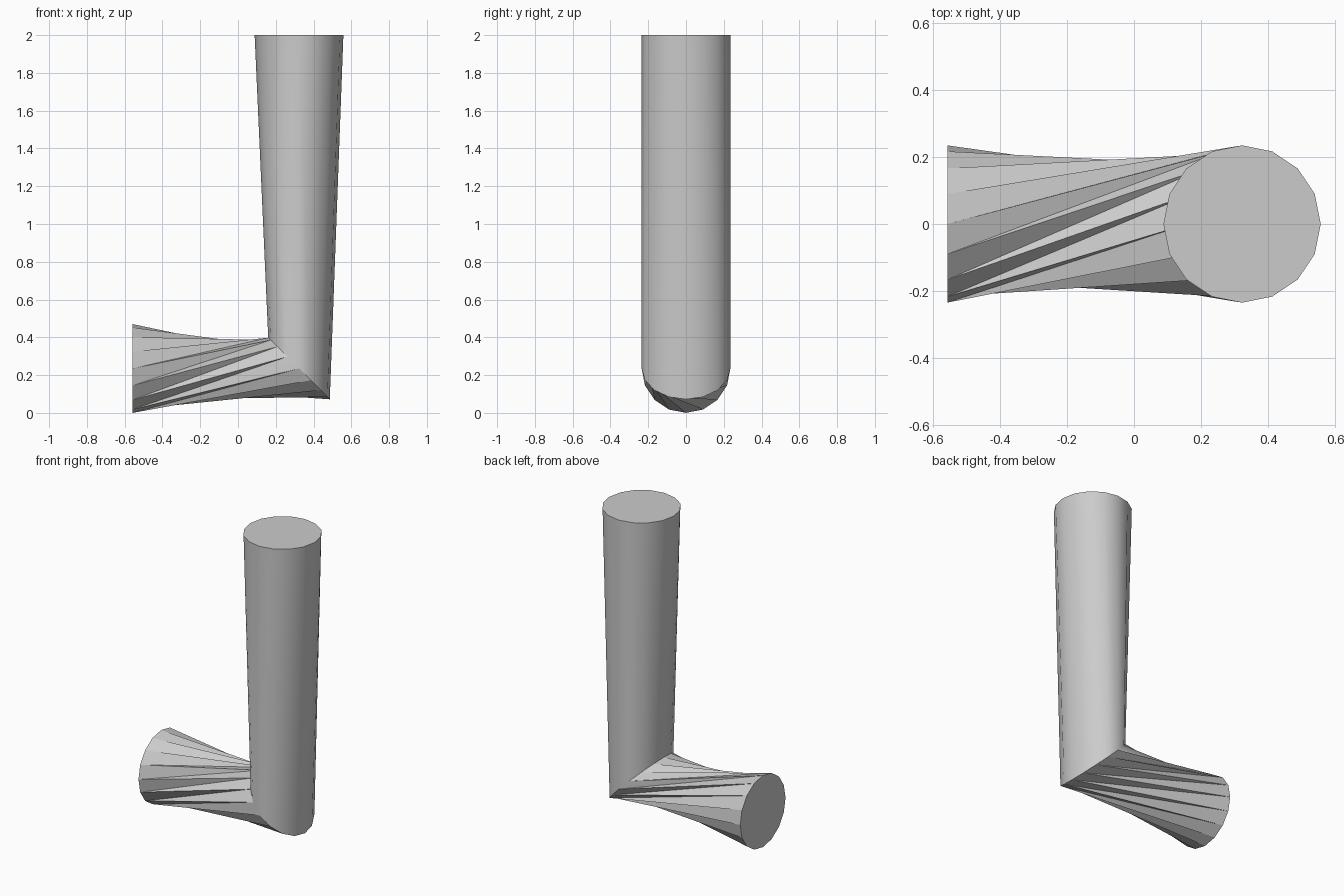
import bpy, bmesh
from math import sin, cos, tau, radians

if "Cube" in bpy.data.objects:
    bpy.data.objects.remove(bpy.data.objects["Cube"])

SIDES = 16
R = 0.235      # pipe radius, also the bend height
SLIM = 0.163   # half width of the mitred bend
TWIST = 4      # sides by which the short arm is turned

grey = bpy.data.materials.new("plain grey")
grey.use_nodes = True
colour = (0.6, 0.6, 0.6, 1)
grey.diffuse_color = colour
grey.node_tree.nodes["Principled BSDF"].inputs["Base Color"].default_value = colour

bm = bmesh.new()


def ring(cx, cz, rx, rz):
    """Ring about (cx, 0, cz), counted from its inner or upper side."""
    angles = [tau * i / SIDES for i in range(SIDES)]
    return [bm.verts.new((cx - rx * cos(a), R * sin(a), cz + rz * cos(a)))
            for a in angles]


end = ring(-0.558, R, 0, R)
bend = ring(0.323, R, SLIM, SLIM)
top = ring(0.323, 2, R, 0)

# Straight upright arm and twisted short arm
for i in range(SIDES):
    j = (i + 1) % SIDES
    bm.faces.new((bend[i], bend[j], top[j], top[i]))
    b0, b1 = bend[(i + TWIST - 1) % SIDES], bend[(i + TWIST) % SIDES]
    bm.faces.new((end[i], b1, b0))
    bm.faces.new((end[i], end[j], b1))

# End caps
bm.faces.new(end)
bm.faces.new(top)
bmesh.ops.recalc_face_normals(bm, faces=bm.faces)

mesh = bpy.data.meshes.new("elbow_pipe")
bm.to_mesh(mesh)
bm.free()
mesh.materials.append(grey)
pipe = bpy.data.objects.new("elbow_pipe", mesh)
bpy.context.collection.objects.link(pipe)
bpy.context.view_layer.objects.active = pipe
pipe.select_set(True)
bpy.ops.object.shade_smooth_by_angle(angle=radians(30))
